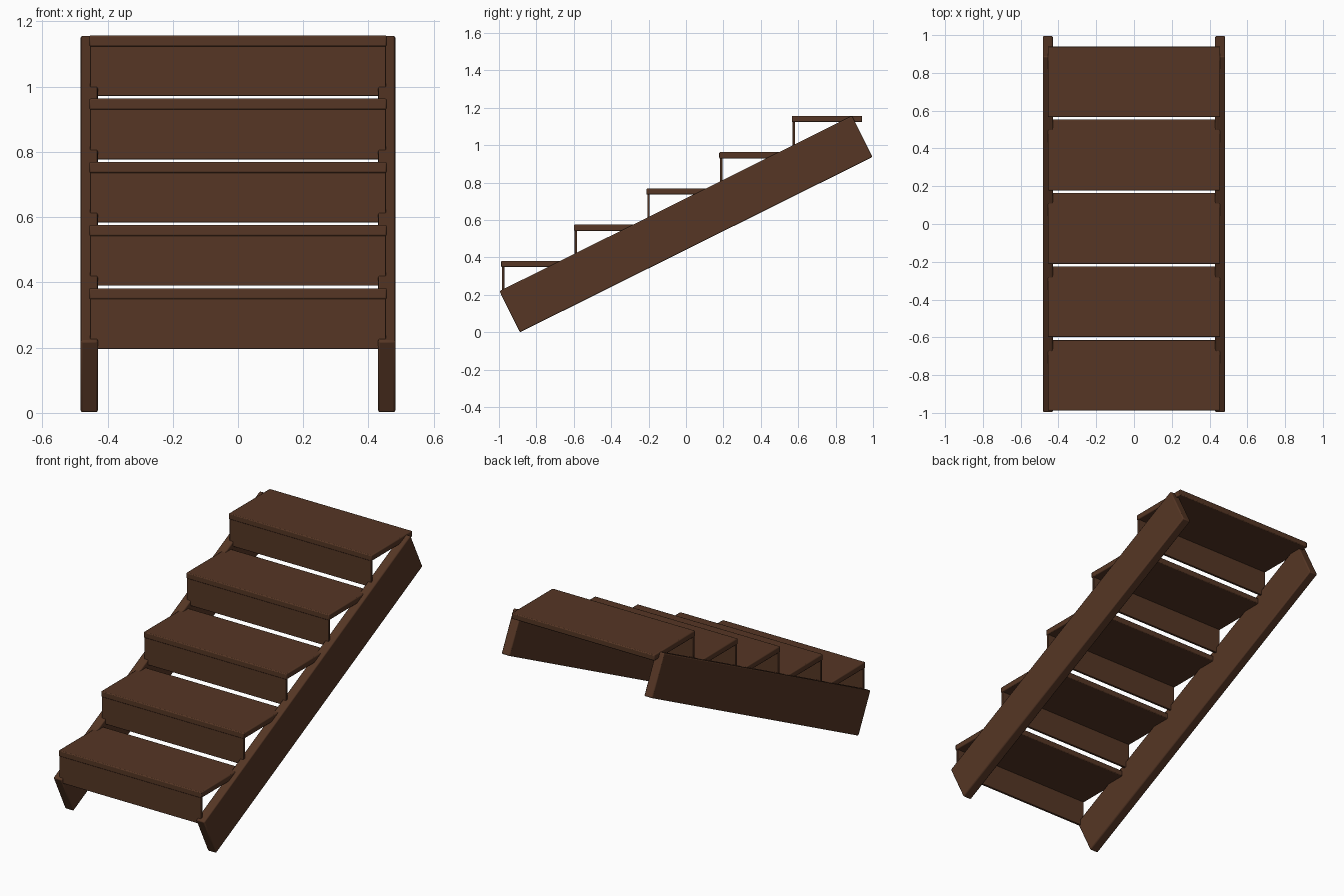
import bpy
import math
from mathutils import Vector

if "Cube" in bpy.data.objects:
    bpy.data.objects.remove(bpy.data.objects["Cube"])

wood = bpy.data.materials.new("dark brown wood")
wood.diffuse_color = (0.092, 0.037, 0.018, 1)
wood.use_nodes = True
wood.node_tree.nodes["Principled BSDF"].inputs["Base Color"].default_value = wood.diffuse_color


def board(name, center, size, tilt=0.0, bevel=0.004):
    """Box board with softly rounded edges, tilted about x."""
    bpy.ops.mesh.primitive_cube_add(size=1, location=center)
    ob = bpy.context.object
    ob.name = name
    ob.scale = size
    bpy.ops.object.transform_apply(location=False, rotation=False, scale=True)
    ob.rotation_euler.x = tilt
    ob.data.materials.append(wood)
    mod = ob.modifiers.new("rounded edges", 'BEVEL')
    mod.width = bevel
    mod.segments = 2
    bpy.ops.object.shade_smooth_by_angle(angle=math.radians(35))
    return ob


# Sloping side stringers, from the lower front corner to the lower back corner
low, high = Vector((0, -0.888, 0.0)), Vector((0, 0.997, 0.937))
run = high - low
slope = math.atan2(run.z, run.y)
height = 0.246
up = Vector((0, -math.sin(slope), math.cos(slope)))
mid = (low + high) / 2 + up * height / 2
for side, label in ((-1, "left"), (1, "right")):
    board(label + "_stringer", (side * 0.456, mid.y, mid.z),
          (0.053, run.length, height), slope, 0.006)

# Five steps, each a flat tread with a thin riser under its front edge
for i in range(5):
    front = -0.988 + 0.3885 * i
    top = 0.382 + 0.1938 * i
    board(f"tread_{i + 1}", (0, front + 0.1875, top - 0.017), (0.912, 0.375, 0.034), 0, 0.005)
    board(f"riser_{i + 1}", (0, front + 0.0105, top - 0.108), (0.906, 0.013, 0.156), 0, 0.002)
